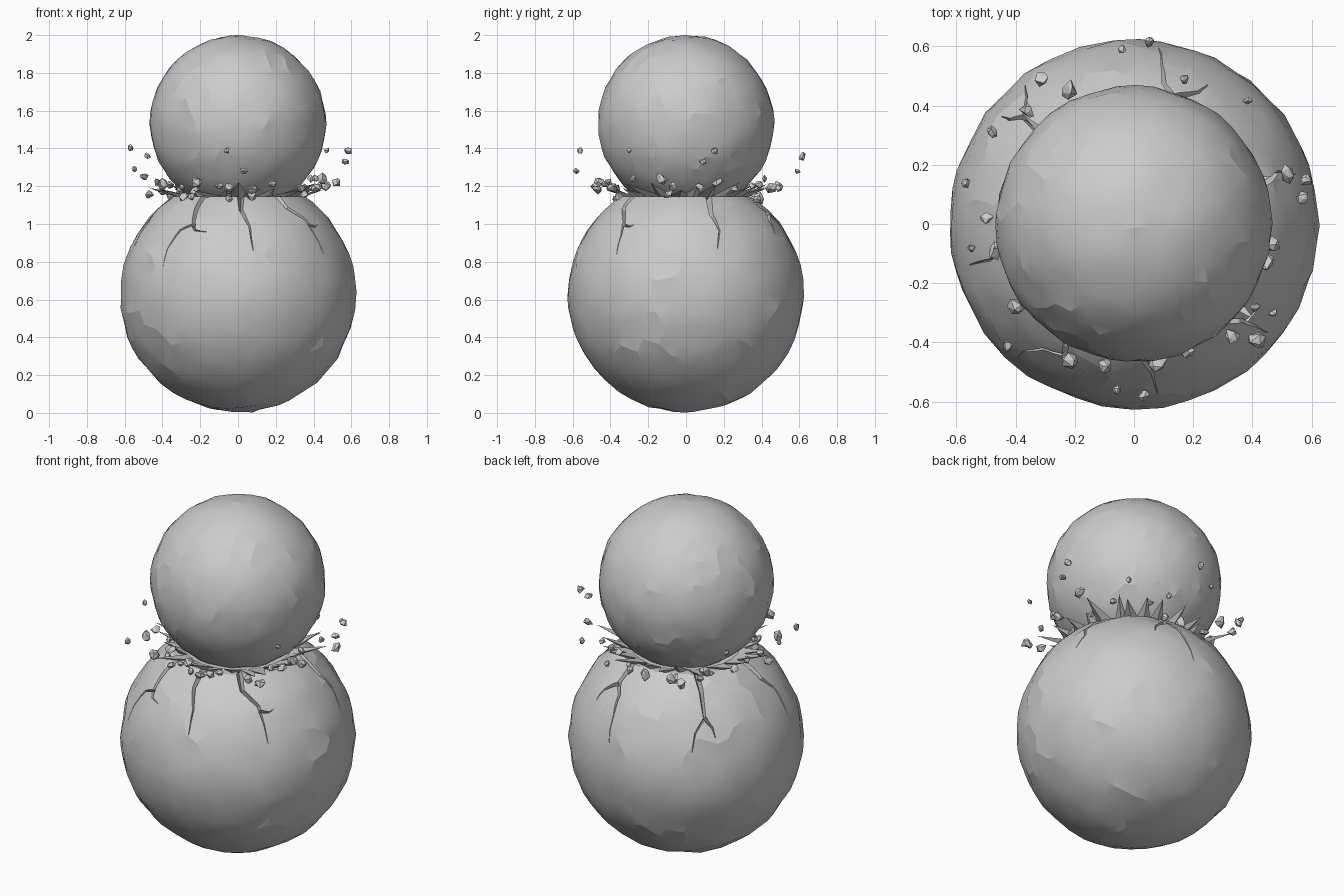
import bpy, bmesh, math, random
from mathutils import Vector, Matrix, Euler

if "Cube" in bpy.data.objects:
    bpy.data.objects.remove(bpy.data.objects["Cube"])

random.seed(4)
R_LOW, Z_LOW = 0.627, 0.627
R_UP, Z_UP = 0.468, 1.533
RIM_Z = 1.145


def make(name, bm, smooth=None):
    bmesh.ops.recalc_face_normals(bm, faces=bm.faces)
    me = bpy.data.meshes.new(name)
    bm.to_mesh(me)
    bm.free()
    ob = bpy.data.objects.new(name, me)
    bpy.context.collection.objects.link(ob)
    return ob


def select(ob):
    bpy.ops.object.select_all(action='DESELECT')
    ob.select_set(True)
    bpy.context.view_layer.objects.active = ob


def soften(ob, deg):
    select(ob)
    bpy.ops.object.shade_smooth_by_angle(angle=math.radians(deg))


def rough_ball(radius, z, jitter):
    """Icosphere with uneven, hammered facets."""
    bm = bmesh.new()
    bmesh.ops.create_icosphere(bm, subdivisions=4, radius=radius)
    for v in bm.verts:
        side = Vector([random.uniform(-1, 1) for _ in range(3)]) * radius * 0.03
        v.co = (v.co + side).normalized() * (radius + random.uniform(-jitter, jitter * 0.3))
        v.co.z += z
    return bm


def on_ball(az, z, r):
    """Point in the direction of the lower ball's surface at azimuth az (0 = front) and height z."""
    h = z - Z_LOW
    ring = math.sqrt(max(R_LOW ** 2 - h * h, 0))
    a = math.radians(az)
    d = Vector((ring * math.sin(a), -ring * math.cos(a), h)).normalized()
    return d * r + Vector((0, 0, Z_LOW))


def crack_cutter(path, width):
    """Tapering V-shaped wedge that follows a zigzag path on the lower ball."""
    bm = bmesh.new()
    n = len(path)
    centre = Vector((0, 0, Z_LOW))
    pts = [on_ball(a, z, R_LOW) for a, z in path]
    rings = []
    for i, p in enumerate(pts):
        t = 1 - i / (n - 1) * 0.93
        along = pts[min(i + 1, n - 1)] - pts[max(i - 1, 0)]
        out = (p - centre).normalized()
        across = out.cross(along).normalized() * width * t
        rings.append([bm.verts.new(q) for q in (p + across + out * 0.04,
                                                p - across + out * 0.04,
                                                p - out * (0.015 + 0.035 * t))])
    for a, b in zip(rings, rings[1:]):
        for k in range(3):
            m = (k + 1) % 3
            bm.faces.new((a[k], a[m], b[m], b[k]))
    bm.faces.new(rings[0])
    bm.faces.new(rings[-1])
    return make("crack_cutter", bm)


# Lower ball, flattened where the upper ball struck it
bm = rough_ball(R_LOW, Z_LOW, 0.009)
geom = bm.verts[:] + bm.edges[:] + bm.faces[:]
cut = bmesh.ops.bisect_plane(bm, geom=geom, plane_co=(0, 0, RIM_Z),
                             plane_no=(0, 0, 1), clear_outer=True)
bmesh.ops.holes_fill(bm, edges=[e for e in bm.edges if e.is_boundary])
lower = make("lower_ball", bm)

# Cracks running down from the rim: (azimuth, height) paths and widths
cracks = [
    ([(3, 1.17), (2, 1.08), (7, 0.99), (8, 0.86)], 0.034),
    ([(-33, 1.17), (-31, 1.09), (-28, 1.0), (-36, 0.97), (-41, 0.87), (-41, 0.78)], 0.030),
    ([(-28, 1.0), (-26, 0.97), (-18, 0.96)], 0.024),
    ([(36, 1.17), (38, 1.09), (48, 1.02), (50, 0.94), (51, 0.84)], 0.034),
    ([(48, 1.0), (54, 0.99), (57, 1.0)], 0.02),
    ([(112, 1.17), (107, 1.05), (110, 0.97), (107, 0.87)], 0.032),
    ([(160, 1.17), (162, 1.07), (168, 1.02), (170, 0.93), (172, 0.78)], 0.032),
    ([(162, 1.06), (154, 1.01), (152, 0.95)], 0.024),
    ([(224, 1.17), (226, 1.08), (226, 0.97), (220, 0.9), (218, 0.8)], 0.032),
    ([(226, 0.97), (230, 0.92), (231, 0.87)], 0.022),
    ([(276, 1.17), (278, 1.06), (284, 1.0), (284, 0.86)], 0.036),
]
for path, width in cracks:
    cutter = crack_cutter(path, width)
    mod = lower.modifiers.new("crack", 'BOOLEAN')
    mod.operation = 'DIFFERENCE'
    mod.solver = 'EXACT'
    mod.object = cutter
    select(lower)
    bpy.ops.object.modifier_apply(modifier=mod.name)
    bpy.data.objects.remove(cutter)
soften(lower, 13)

# Upper ball
soften(make("upper_ball", rough_ball(R_UP, Z_UP, 0.007)), 13)

# Ring of jagged splinters thrown outward around the contact
bm = bmesh.new()
COUNT = 26
for i in range(COUNT):
    az = math.tau * (i + random.uniform(-0.25, 0.25)) / COUNT
    half = math.tau / COUNT * random.uniform(0.5, 0.75)
    reach = random.uniform(0.38, 0.46) if i % 4 else random.uniform(0.46, 0.53)
    tip_z = random.uniform(1.175, 1.225)

    def at(a, r, z):
        return bm.verts.new((r * math.sin(a), -r * math.cos(a), z))
    left, right = at(az - half, 0.29, 1.15), at(az + half, 0.29, 1.15)
    under = at(az, 0.30, 1.125)
    tip = at(az + random.uniform(-0.08, 0.08), reach, tip_z)
    for f in ((left, right, tip), (right, under, tip), (under, left, tip), (left, under, right)):
        bm.faces.new(f)
make("impact_splinters", bm)

# Flying chips (x, y, z), plus smaller rubble close to the rim
chips = [
    (-.36, .38, 1.21), (-.31, .49, 1.20), (-.22, .45, 1.19), (-.48, .31, 1.36), (-.04, .59, 1.28),
    (.05, .615, 1.36), (.17, .49, 1.19), (.385, .415, 1.24), (.36, .26, 1.19), (-.57, .14, 1.40),
    (-.50, .02, 1.25), (-.55, -.08, 1.29), (-.47, -.09, 1.16), (-.40, -.28, 1.21), (-.43, -.41, 1.22),
    (-.22, -.46, 1.22), (-.10, -.48, 1.20), (.03, -.58, 1.28), (-.06, -.56, 1.39), (.08, -.47, 1.18),
    (.18, -.43, 1.21), (.33, -.38, 1.19), (.41, -.28, 1.24), (.415, -.39, 1.19), (.47, -.30, 1.39),
    (.47, -.07, 1.20), (.445, -.13, 1.24), (.52, .17, 1.22), (.58, .15, 1.39), (.57, .09, 1.33),
]
for _ in range(18):
    a, r = random.uniform(0, math.tau), random.uniform(0.35, 0.43)
    chips.append((r * math.sin(a), -r * math.cos(a), random.uniform(1.13, 1.2)))
bm = bmesh.new()
for x, y, z in chips:
    size = random.uniform(0.013, 0.02) if z > 1.27 else random.uniform(0.016, 0.03)
    rot = Euler([random.uniform(0, 6) for _ in range(3)]).to_matrix().to_4x4()
    stretch = Matrix.Diagonal((1.2, 0.9, 1.0, 1.0))
    new = bmesh.ops.create_icosphere(bm, subdivisions=1, radius=size,
                                     matrix=Matrix.Translation((x, y, z)) @ rot @ stretch)
    for v in new["verts"]:
        v.co += Vector([random.uniform(-0.3, 0.3) * size for _ in range(3)])
make("debris_chips", bm)
